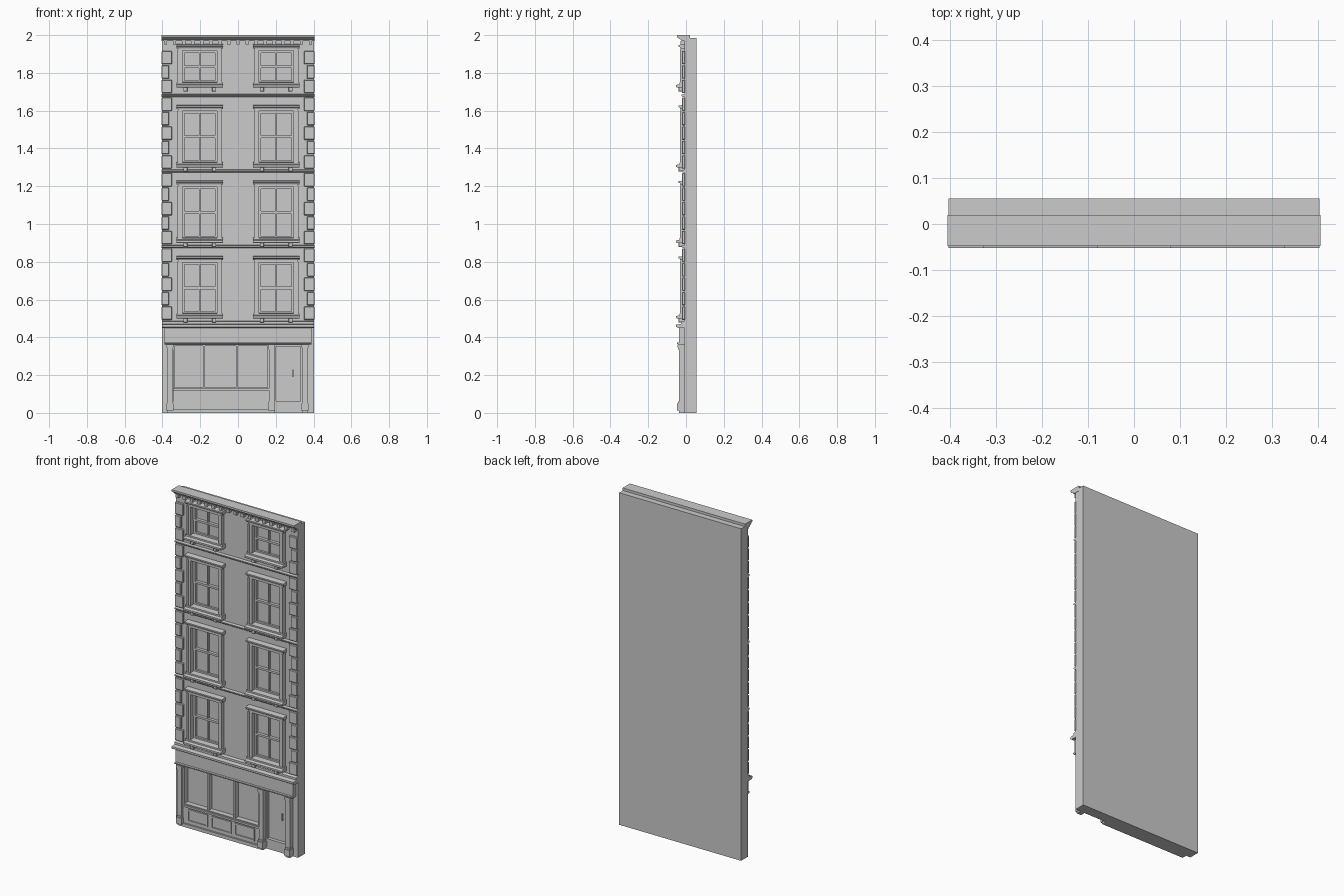
import bpy, bmesh

WALL = -0.008          # front plane of the wall
BACK = 0.055
WX = 0.2025            # window centre offset
# rows: (opening bottom, opening top)
ROWS = [(0.525, 0.797), (0.925, 1.197), (1.325, 1.597), (1.748, 1.918)]


def finish(name, bm):
    bmesh.ops.recalc_face_normals(bm, faces=bm.faces)
    me = bpy.data.meshes.new(name)
    bm.to_mesh(me)
    bm.free()
    ob = bpy.data.objects.new(name, me)
    bpy.context.collection.objects.link(ob)
    return ob


def boxes(name, items, bevel=0.0):
    """One object from boxes given as (x0, x1, y0, y1, z0, z1)."""
    bm = bmesh.new()
    for x0, x1, y0, y1, z0, z1 in items:
        vs = bmesh.ops.create_cube(bm, size=1)['verts']
        for v in vs:
            v.co = (x1 if v.co.x > 0 else x0, y1 if v.co.y > 0 else y0, z1 if v.co.z > 0 else z0)
    if bevel:
        bmesh.ops.bevel(bm, geom=bm.edges[:], offset=bevel, segments=1, affect='EDGES')
    return finish(name, bm)


def moulding(name, spans, profile):
    """Extrude a (y, z) profile along each x span."""
    bm = bmesh.new()
    for x0, x1 in spans:
        a = [bm.verts.new((x0, y, z)) for y, z in profile]
        b = [bm.verts.new((x1, y, z)) for y, z in profile]
        n = len(profile)
        bm.faces.new(a)
        bm.faces.new(b[::-1])
        for i in range(n):
            bm.faces.new((a[i], b[i], b[(i + 1) % n], a[(i + 1) % n]))
    return finish(name, bm)


def frame(cx, hw, z0, z1, w, y0, y1):
    """Four boxes forming a rectangular frame inside the given outline."""
    return [(cx - hw, cx - hw + w, y0, y1, z0, z1), (cx + hw - w, cx + hw, y0, y1, z0, z1),
            (cx - hw + w, cx + hw - w, y0, y1, z0, z0 + w),
            (cx - hw + w, cx + hw - w, y0, y1, z1 - w, z1)]


# Wall slab with recesses for windows, shop window and door
wall = boxes("wall", [(-0.403, 0.403, WALL, BACK, 0, 1.985)])
cuts = [(s * WX - 0.092, s * WX + 0.092, -0.1, 0.014, a, b) for a, b in ROWS for s in (-1, 1)]
cuts += [(-0.345, 0.165, -0.1, 0.004, 0.125, 0.362), (0.19, 0.34, -0.1, 0.018, 0.05, 0.362)]
cutter = boxes("wall_cutter", cuts)
cutter.hide_render = True
mod = wall.modifiers.new("recesses", 'BOOLEAN')
mod.object = cutter
mod.operation = 'DIFFERENCE'
mod.solver = 'EXACT'
bpy.context.view_layer.objects.active = wall
bpy.ops.object.modifier_apply(modifier=mod.name)
bpy.data.objects.remove(cutter)

# Windows
for r, (a, b) in enumerate(ROWS):
    mid = (a + b) / 2
    sash, arch, brackets = [], [], []
    for s in (-1, 1):
        c = s * WX
        # sashes: the upper one sits slightly forward
        sash += frame(c, 0.092, mid - 0.005, b, 0.012, -0.004, 0.014)
        sash += frame(c, 0.092, a, mid + 0.005, 0.012, 0.002, 0.0145)
        sash += [(c - 0.004, c + 0.004, 0.0, 0.014, mid, b - 0.01),
                 (c - 0.004, c + 0.004, 0.005, 0.014, a + 0.01, mid)]
        # architrave: wide flat jambs with a raised outer fillet
        for t in (-1, 1):
            xs = sorted((c + t * 0.092, c + t * 0.116))
            arch.append((*xs, -0.027, WALL + 0.002, a - 0.012, b + 0.005))
            xs = sorted((c + t * 0.106, c + t * 0.1165))
            arch.append((*xs, -0.033, WALL, a - 0.012, b + 0.005))
            x = c + t * 0.076
            brackets.append((x - 0.011, x + 0.011, -0.04, WALL + 0.002, a - 0.047, a - 0.024))
        arch.append((c - 0.116, c + 0.116, -0.029, WALL + 0.002, b, b + 0.016))
    spans = [(s * WX - 0.124, s * WX + 0.124) for s in (-1, 1)]
    boxes(f"sashes_{r}", sash)
    boxes(f"architraves_{r}", arch)
    boxes(f"sill_brackets_{r}", brackets, 0.002)
    moulding(f"window_hoods_{r}", spans,
             [(WALL + 0.002, b + 0.012), (-0.03, b + 0.012), (-0.033, b + 0.019), (-0.04, b + 0.022),
              (-0.04, b + 0.03), (WALL + 0.002, b + 0.034)])
    moulding(f"sills_{r}", spans,
             [(0.005, a - 0.025), (-0.048, a - 0.025), (-0.052, a - 0.022), (-0.052, a - 0.012),
              (-0.034, a - 0.008), (-0.034, a + 0.001), (0.005, a + 0.003)])

# Storey bands
for i, z in enumerate((0.88, 1.28, 1.68)):
    moulding(f"storey_band_{i}", [(-0.404, 0.404)],
             [(WALL + 0.002, z - 0.008), (-0.016, z - 0.008), (-0.025, z - 0.001),
              (-0.025, z + 0.005), (WALL + 0.002, z + 0.008)])

# Corner quoins, alternating long and short
quoins = []
for base, n in ((0.49, 5), (0.89, 5), (1.29, 5), (1.69, 3)):
    for k in range(n):
        z = base + k * 0.0765
        inner = 0.35 if k % 2 == 0 else 0.365
        for s in (-1, 1):
            xs = sorted((s * inner, s * 0.4045))
            quoins.append((*xs, -0.021, WALL + 0.004, z + 0.003, z + 0.0735))
boxes("quoins", quoins, 0.003)

# Top cornice with dentils
moulding("cornice", [(-0.405, 0.405)],
         [(0.02, 1.968), (-0.024, 1.968), (-0.027, 1.976), (-0.04, 1.982), (-0.04, 1.987),
          (-0.048, 1.989), (-0.048, 2.0), (0.02, 2.0)])
boxes("dentils", [(x - 0.009, x + 0.009, -0.03, WALL + 0.002, 1.95, 1.97)
                  for x in [-0.384 + i * 0.048 for i in range(17)]])

# Shop fascia and cornice
boxes("fascia", [(-0.388, 0.388, -0.036, WALL + 0.002, 0.37, 0.455)])
moulding("fascia_bead", [(-0.388, 0.388)],
         [(WALL, 0.362), (-0.04, 0.362), (-0.048, 0.367), (-0.048, 0.373), (WALL, 0.376)])
moulding("shop_cornice", [(-0.403, 0.403)],
         [(WALL + 0.002, 0.45), (-0.043, 0.45), (-0.052, 0.456), (-0.052, 0.467),
          (-0.026, 0.471), (-0.026, 0.483), (WALL + 0.002, 0.488)])

# Pilasters
pil = []
for x in (-0.36, 0.178, 0.355):
    pil += [(x - 0.014, x + 0.014, -0.038, WALL + 0.003, 0.0, 0.365),
            (x - 0.018, x + 0.018, -0.047, WALL + 0.003, 0.012, 0.05),
            (x - 0.016, x + 0.016, -0.042, WALL + 0.003, 0.05, 0.06),
            (x - 0.019, x + 0.019, -0.045, WALL + 0.003, 0.345, 0.362),
            (x - 0.016, x + 0.016, -0.042, WALL + 0.003, 0.335, 0.345)]
boxes("pilasters", pil)

# Shop window frame and mullions
cx, hw = -0.09, 0.255
shop = frame(cx, hw, 0.125, 0.365, 0.01, -0.028, 0.005)
shop += [(x - 0.005, x + 0.005, -0.026, 0.005, 0.13, 0.36) for x in (-0.18, -0.005)]
boxes("shop_window_frame", shop)

# Stall riser with panel mouldings, sill and plinth
boxes("stall_riser", [(-0.345, 0.165, -0.028, WALL + 0.003, 0.0, 0.125)])
boxes("stall_sill", [(-0.345, 0.165, -0.036, WALL + 0.003, 0.118, 0.129)])
boxes("stall_plinth", [(-0.373, 0.168, -0.038, WALL + 0.003, 0.0, 0.02)])
panels = []
for x in (-0.245, -0.09, 0.065):
    panels += frame(x, 0.066, 0.036, 0.11, 0.008, -0.034, -0.026)
boxes("stall_panels", panels)

# Door with frame, threshold and handle
boxes("door", [(0.2, 0.33, 0.008, 0.02, 0.06, 0.355)])
boxes("door_frame", [(0.19, 0.2, -0.012, 0.02, 0.05, 0.362), (0.33, 0.34, -0.012, 0.02, 0.05, 0.362),
                     (0.2, 0.33, -0.012, 0.02, 0.352, 0.362)])
boxes("threshold", [(0.19, 0.34, -0.012, 0.02, 0.048, 0.062)])
boxes("door_handle", [(0.289, 0.295, -0.004, 0.002, 0.19, 0.23), (0.29, 0.294, 0.0, 0.01, 0.192, 0.198),
                      (0.29, 0.294, 0.0, 0.01, 0.222, 0.228)])
